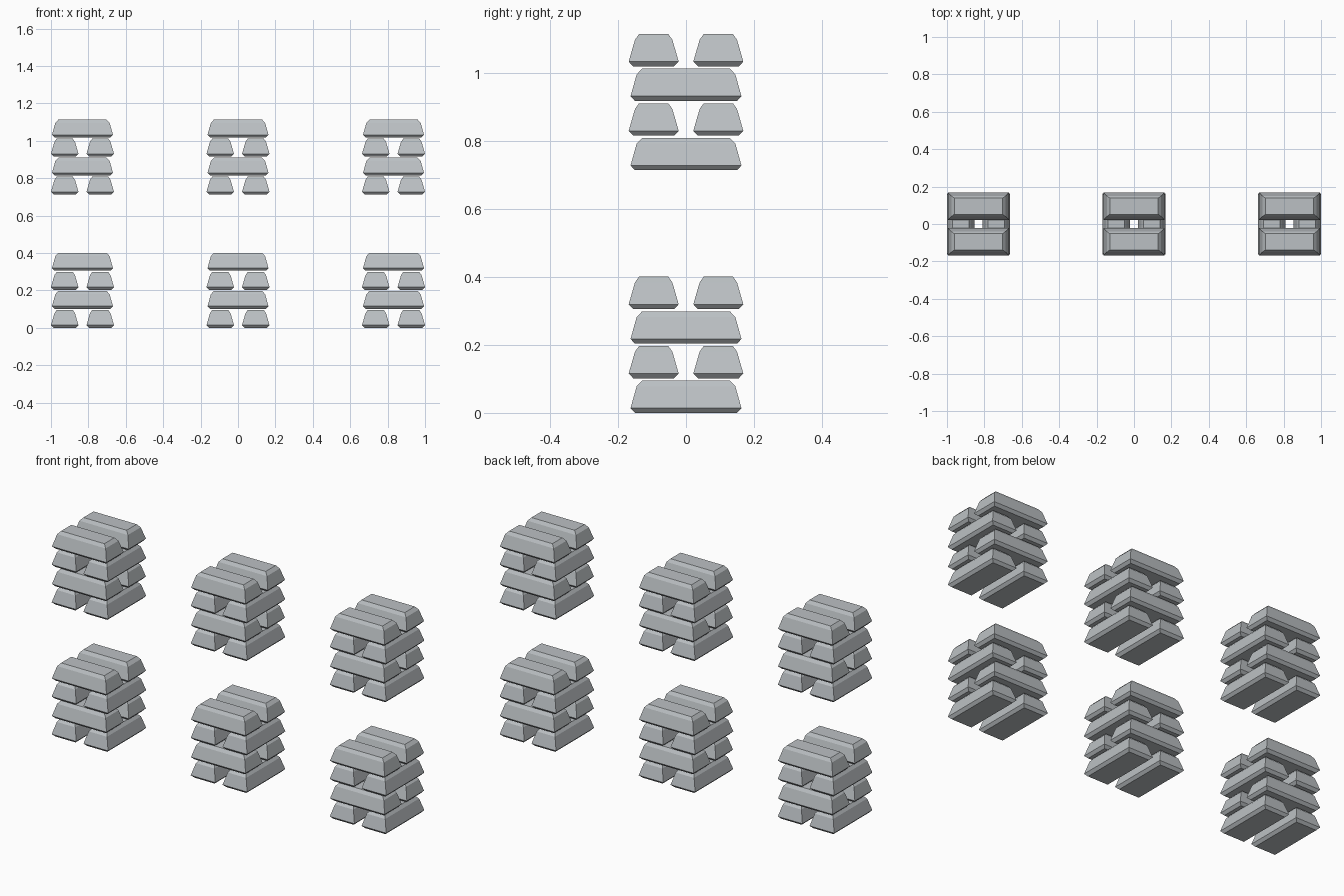
import bpy, bmesh
from math import pi

if "Cube" in bpy.data.objects:
    bpy.data.objects.remove(bpy.data.objects["Cube"])

steel = bpy.data.materials.new("steel_grey")
steel.diffuse_color = (0.50, 0.53, 0.55, 1)
steel.use_nodes = True
steel.node_tree.nodes["Principled BSDF"].inputs["Base Color"].default_value = steel.diffuse_color

# Ingot cross-sections from bottom to top: (half length, half width, z)
LEVELS = [(0.150, 0.060, 0.0), (0.163, 0.0735, 0.014),
          (0.145, 0.055, 0.078), (0.129, 0.043, 0.095)]


def ingot_mesh():
    bm = bmesh.new()
    rings = [[bm.verts.new((sx * l, sy * w, z))
              for sx, sy in ((-1, -1), (1, -1), (1, 1), (-1, 1))]
             for l, w, z in LEVELS]
    bm.faces.new(rings[0][::-1])
    bm.faces.new(rings[-1])
    for low, high in zip(rings, rings[1:]):
        for i in range(4):
            j = (i + 1) % 4
            bm.faces.new((low[i], low[j], high[j], high[i]))
    mesh = bpy.data.meshes.new("ingot")
    bm.to_mesh(mesh)
    bm.free()
    mesh.materials.append(steel)
    return mesh


mesh = ingot_mesh()


# One stack: four layers of two ingots, alternating direction
def stack(x, z):
    for layer in range(4):
        for side in (-0.095, 0.095):
            ingot = bpy.data.objects.new("ingot", mesh)
            along_y = layer % 2 == 0
            ingot.location = (x + (side if along_y else 0),
                              0 if along_y else side,
                              z + layer * 0.1017)
            ingot.rotation_euler.z = pi / 2 if along_y else 0
            bpy.context.collection.objects.link(ingot)


# Two rows of three stacks
for z in (0, 0.713):
    for x in (-0.8315, 0, 0.8315):
        stack(x, z)
